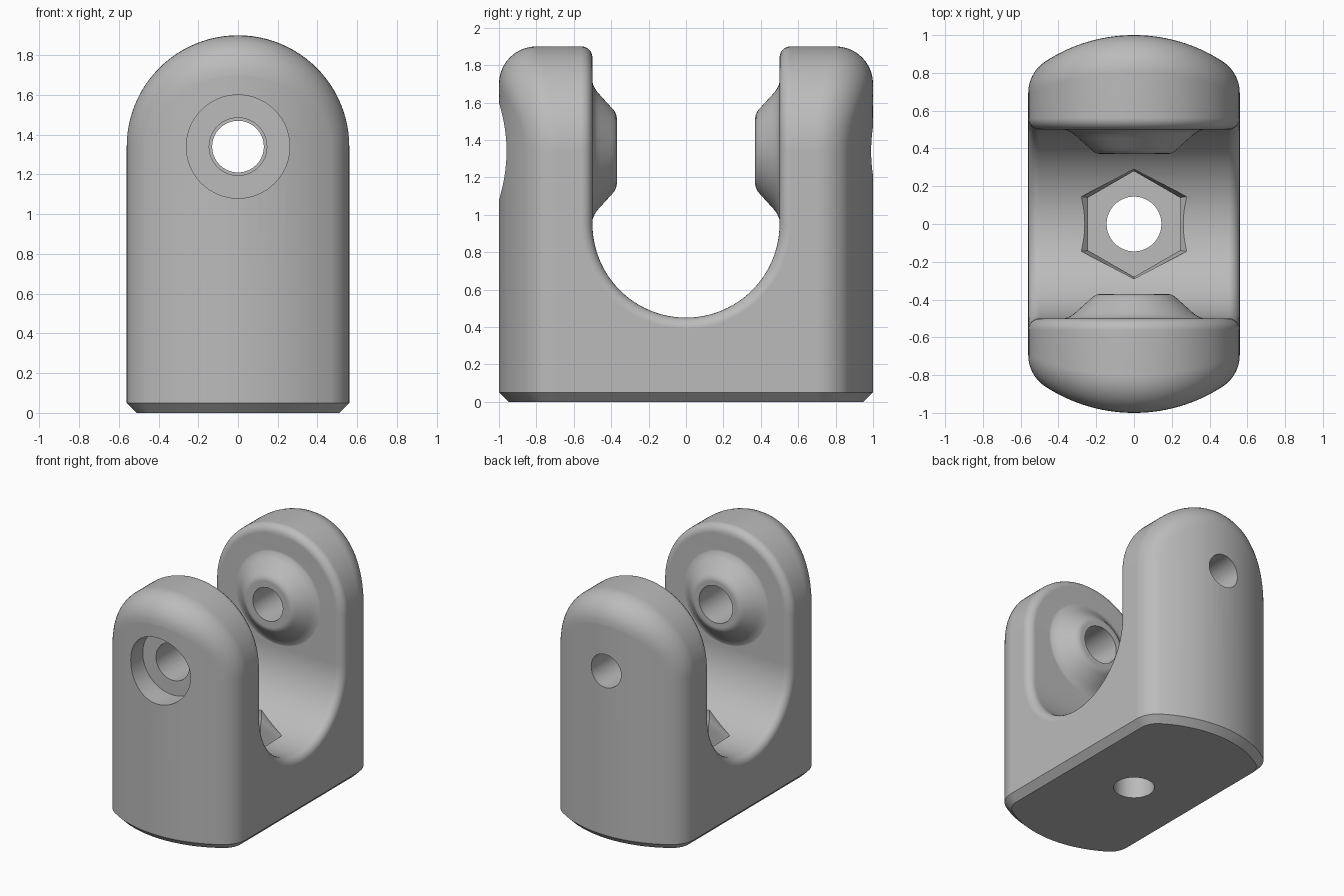
import bpy, bmesh, math
from mathutils import Vector

old = bpy.data.objects.get("Cube")
if old:
    bpy.data.objects.remove(old, do_unlink=True)

HALF, PIVOT = 0.56, 1.34          # half width, height of the pin axis
ROUND, BULGE = 0.20, 0.86         # outer fillet and end bulge radius
EASE, SLOT, SLOT_Z = 0.06, 0.50, 0.95   # slot edge fillet, slot radius, slot centre
CHAMFER = 0.05
ARCH_STEPS, SLOT_STEPS = 24, 48


def new_object(name, bm):
    bmesh.ops.remove_doubles(bm, verts=bm.verts, dist=1e-5)
    bmesh.ops.dissolve_degenerate(bm, edges=bm.edges, dist=1e-6)
    bmesh.ops.recalc_face_normals(bm, faces=bm.faces)
    mesh = bpy.data.meshes.new(name)
    bm.to_mesh(mesh)
    bm.free()
    ob = bpy.data.objects.new(name, mesh)
    bpy.context.scene.collection.objects.link(ob)
    return ob


def flip_x(points):
    return [Vector((-p.x, p.y, p.z)) for p in reversed(points)]


def fillet(c, n1, n2, r, steps):
    return [c + r * n1.slerp(n2, i / steps) for i in range(steps + 1)]


def arch(angle, inset):
    n = Vector((math.cos(angle), 0, math.sin(angle)))
    return n * (HALF - inset) + Vector((0, 0, PIVOT)), n


def outer_row(angle, side, z=None, trim=0.0):
    """Right edge, fillet, bulged end, fillet, left edge."""
    c, n1 = arch(angle, ROUND)
    if z is not None:
        c.z = z
    core = BULGE - ROUND
    depth = math.sqrt(core ** 2 - c.x ** 2)
    n2 = Vector((c.x, side * depth, 0)) / core
    c.y = side * (1 - BULGE + depth)
    right = fillet(c, n1, n2, ROUND - trim, 10)
    axis = Vector((0, side * (1 - BULGE), c.z))
    across = fillet(axis, n2, Vector((-n2.x, n2.y, 0)), BULGE - trim, 20)
    return right + across[1:-1] + flip_x(right)


def arm_row(angle, side):
    c, n1 = arch(angle, EASE)
    c.y = side * (SLOT + EASE)
    right = fillet(c, n1, Vector((0, -side, 0)), EASE, 6)
    return right + flip_x(right)


def slot_row(angle):
    inward = Vector((0, math.cos(angle), math.sin(angle)))
    c = Vector((HALF - EASE, 0, SLOT_Z)) - inward * (SLOT + EASE)
    right = fillet(c, Vector((1, 0, 0)), inward, EASE, 6)
    return right + flip_x(right)


def build_body():
    bm = bmesh.new()

    def face(points):
        bm.faces.new([bm.verts.new(p) for p in points])

    def skin(rows):
        for a, b in zip(rows, rows[1:]):
            for i in range(len(a) - 1):
                quad = [a[i], a[i + 1], b[i + 1], b[i]]
                distinct = []
                for p in quad:
                    if all((p - q).length > 1e-5 for q in distinct):
                        distinct.append(p)
                if len(distinct) > 2:
                    face(distinct)

    angles = [math.pi / 2 * (1 - i / ARCH_STEPS) for i in range(ARCH_STEPS + 1)]
    outer, inner = {}, {}
    for side in (-1, 1):
        outer[side] = [outer_row(a, side) for a in angles]
        outer[side] += [outer_row(0, side, CHAMFER), outer_row(0, side, 0, CHAMFER)]
        inner[side] = [arm_row(a, side) for a in angles]
        skin(outer[side])
    slot = [slot_row(math.pi * i / SLOT_STEPS) for i in range(SLOT_STEPS + 1)]
    skin(inner[-1] + slot + inner[1][::-1])

    # Arch rims, flat sides, chamfers and underside
    for edge in (0, -1):
        for side in (-1, 1):
            skin([[o[edge], i[edge]] for o, i in zip(outer[side], inner[side])])
        front, back = ([row[edge] for row in outer[s][ARCH_STEPS:]] for s in (-1, 1))
        face(front[:2] + [back[1], back[0], inner[1][-1][edge]]
             + [row[edge] for row in reversed(slot)] + [inner[-1][-1][edge]])
        face([front[1], front[2], back[2], back[1]])
    face(outer[-1][-1] + outer[1][-1][::-1])
    return new_object("clevis_body", bm)


def lathe(name, profile, place, sides=64):
    """Rings of (radius, distance along the axis, x stretch), capped."""
    bm = bmesh.new()
    rings = []
    for radius, along, *stretch in profile:
        sx = stretch[0] if stretch else 1
        ring = []
        for i in range(sides):
            a = math.pi / 2 + math.tau * i / sides
            ring.append(bm.verts.new(place(radius * sx * math.cos(a),
                                           radius * math.sin(a), along)))
        rings.append(ring)
    for a, b in zip(rings, rings[1:]):
        for i in range(sides):
            j = (i + 1) % sides
            bm.faces.new([a[i], a[j], b[j], b[i]])
    bm.faces.new(rings[0])
    bm.faces.new(rings[-1])
    return new_object(name, bm)


def upright(u, v, h):
    return (u, v, h)


def along_pin(u, v, h):
    return (u, h, PIVOT + v)


def combine(body, tool, operation):
    tool.hide_render = True
    mod = body.modifiers.new(operation.title(), "BOOLEAN")
    mod.operation, mod.solver, mod.object = operation, "EXACT", tool
    bpy.context.view_layer.objects.active = body
    bpy.ops.object.modifier_apply(modifier=mod.name)
    bpy.data.objects.remove(tool, do_unlink=True)


body = build_body()

# Flared bosses on the inner faces of both arms
flare = [(0.39, -0.04), (0.375, -0.002), (0.355, 0.004), (0.335, 0.013), (0.315, 0.027),
         (0.295, 0.045), (0.23, 0.104), (0.215, 0.117), (0.198, 0.126), (0.178, 0.13)]
for side in (-1, 1):
    boss = lathe("boss", [(r, side * (SLOT - h)) for r, h in flare], along_pin)
    combine(body, boss, "UNION")

# Counterbored front hole, plain back hole, base hole and nut pocket
cutters = [
    lathe("front_hole", [(0.26, -1.2), (0.26, -0.81), (0.145, -0.81), (0.145, 0)], along_pin),
    lathe("back_hole", [(0.13, 0.1), (0.13, 1.2)], along_pin),
    lathe("base_hole", [(0.145, -0.1), (0.145, 0.4)], upright),
    lathe("nut_pocket", [(0.28, 0.25), (0.28, 0.43), (0.29, 0.47, 1.11), (0.29, 0.8, 1.11)],
          upright, 6),
]
for cutter in cutters:
    combine(body, cutter, "DIFFERENCE")

# Single grey finish
grey = bpy.data.materials.new("plain_grey")
grey.use_nodes = True
colour = (0.5, 0.5, 0.5, 1)
grey.diffuse_color = colour
grey.node_tree.nodes["Principled BSDF"].inputs["Base Color"].default_value = colour
body.data.materials.clear()
body.data.materials.append(grey)
for poly in body.data.polygons:
    poly.material_index = 0

bpy.ops.object.select_all(action="DESELECT")
body.select_set(True)
bpy.context.view_layer.objects.active = body
bpy.ops.object.shade_smooth_by_angle(angle=math.radians(25))
normals = body.modifiers.new("Weighted Normals", "WEIGHTED_NORMAL")
normals.keep_sharp = True
